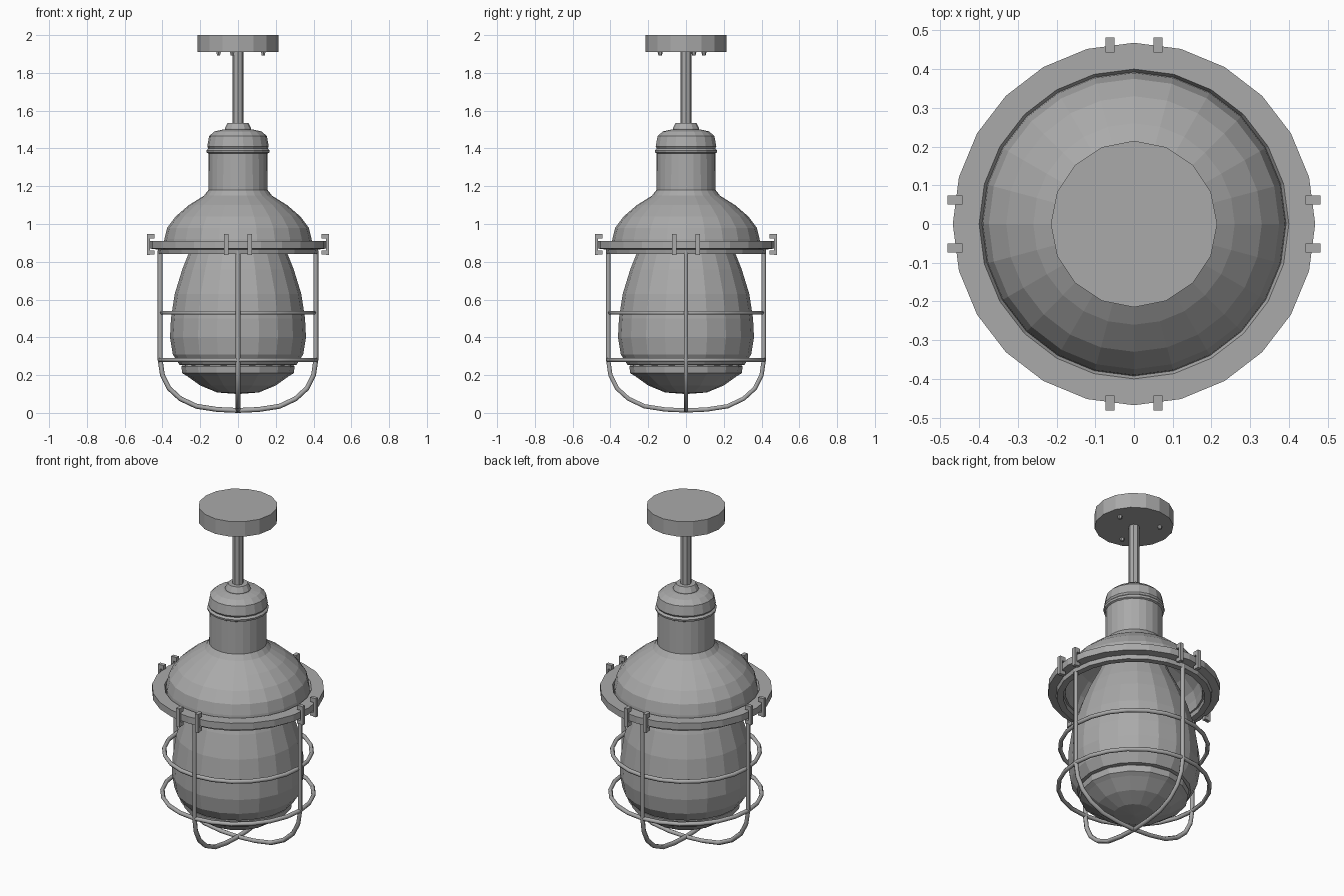
import bpy, bmesh, math
from mathutils import Matrix, Vector

cube = bpy.data.objects.get("Cube")
if cube:
    bpy.data.objects.remove(cube, do_unlink=True)

GREY = (0.4, 0.4, 0.4, 1)
metal = bpy.data.materials.new("grey_metal")
metal.use_nodes = True
metal.diffuse_color = GREY
metal.node_tree.nodes["Principled BSDF"].inputs["Base Color"].default_value = GREY


def finish(name, bm):
    bmesh.ops.recalc_face_normals(bm, faces=bm.faces)
    mesh = bpy.data.meshes.new(name)
    bm.to_mesh(mesh)
    bm.free()
    mesh.materials.append(metal)
    obj = bpy.data.objects.new(name, mesh)
    bpy.context.collection.objects.link(obj)
    return obj


def lathe(name, profile, sides, closed=False):
    """Spin (radius, height) points round the z axis."""
    bm = bmesh.new()
    points = profile + profile[:1] if closed else profile
    verts = [bm.verts.new((r, 0, z)) for r, z in points]
    edges = [bm.edges.new(pair) for pair in zip(verts, verts[1:])]
    bmesh.ops.spin(bm, geom=verts + edges, cent=(0, 0, 0), axis=(0, 0, 1),
                   angle=math.tau, steps=sides, use_duplicate=False)
    bmesh.ops.remove_doubles(bm, verts=bm.verts, dist=0.0005)
    return finish(name, bm)


def tube(name, path, radius, cyclic=False):
    """Sweep a six-sided wire along a path."""
    curve = bpy.data.curves.new(name, "CURVE")
    curve.dimensions = "3D"
    curve.bevel_depth = radius
    curve.bevel_resolution = 1
    curve.use_fill_caps = True
    spline = curve.splines.new("POLY")
    spline.points.add(len(path) - 1)
    for point, co in zip(spline.points, path):
        point.co = (*co, 1)
    spline.use_cyclic_u = cyclic
    curve.materials.append(metal)
    obj = bpy.data.objects.new(name, curve)
    bpy.context.collection.objects.link(obj)
    return obj


# Ceiling mount, screws and hanging rod
lathe("ceiling_plate", [(0, 2), (0.215, 2), (0.215, 1.91), (0, 1.91)], 16)
for i in range(3):
    a = math.tau * i / 3 + 0.3
    bm = bmesh.new()
    spot = Vector((0.14 * math.cos(a), 0.14 * math.sin(a), 1.902))
    bmesh.ops.create_cone(bm, cap_ends=True, segments=6, radius1=0.009, radius2=0.014,
                          depth=0.02, matrix=Matrix.Translation(spot))
    finish(f"plate_screw_{i + 1}", bm)
lathe("hanging_rod", [(0, 1.92), (0.03, 1.92), (0.03, 1.52), (0, 1.52)], 8)
lathe("rod_collar", [(0, 1.535), (0.055, 1.535), (0.07, 1.505), (0.07, 1.48), (0, 1.48)], 12)

# Domed cap with its bead, then the neck flowing into the hollow shade
lathe("cap", [(0, 1.5), (0.08, 1.5), (0.125, 1.49), (0.153, 1.465), (0.163, 1.41),
              (0.157, 1.4), (0.168, 1.39), (0.165, 1.378), (0.15, 1.37), (0, 1.37)], 18)
lathe("shade", [(0, 1.38), (0.155, 1.38), (0.157, 1.18), (0.18, 1.15), (0.26, 1.1),
                (0.33, 1.04), (0.375, 0.98), (0.39, 0.92), (0.395, 0.87), (0.375, 0.87),
                (0.37, 0.92), (0.355, 0.97), (0.3, 1.04), (0.16, 1.12), (0, 1.12)], 24)

# Clamping ring and the stepped band beneath it
lathe("clamp_ring", [(0.4, 0.91), (0.468, 0.91), (0.468, 0.87), (0.425, 0.865),
                     (0.42, 0.842), (0.385, 0.842), (0.385, 0.88)], 24, closed=True)

# Pairs of clips on the four sides of the ring
for quarter in range(4):
    turn = Matrix.Rotation(quarter * math.pi / 2, 4, "Z")
    for side in (-1, 1):
        bm = bmesh.new()
        for y, z, depth, height in ((0.473, 0.892, 0.016, 0.11),
                                    (0.46, 0.935, 0.034, 0.026),
                                    (0.46, 0.85, 0.034, 0.022)):
            place = turn @ Matrix.Translation((side * 0.062, y, z))
            bmesh.ops.create_cube(bm, size=1, matrix=place @ Matrix.Diagonal((0.022, depth, height, 1)))
        finish(f"clip_{quarter + 1}_{'a' if side < 0 else 'b'}", bm)

# Egg-shaped glass with a lip and shallow pointed base
lathe("glass_globe", [(0, 1.1), (0.15, 1.1), (0.2, 0.97), (0.255, 0.86), (0.295, 0.76),
                      (0.335, 0.63), (0.355, 0.5), (0.36, 0.4), (0.345, 0.31),
                      (0.31, 0.255), (0.275, 0.25), (0, 0.25)], 20)
lathe("glass_base", [(0, 0.26), (0.285, 0.26), (0.3, 0.245), (0.295, 0.21), (0.27, 0.195),
                     (0.2, 0.145), (0.11, 0.108), (0, 0.1)], 16)

# Cage: two crossing hoops and two horizontal rings
half = [(0.412, 0.86), (0.412, 0.28), (0.4, 0.2), (0.365, 0.13), (0.305, 0.075),
        (0.22, 0.035), (0.11, 0.018)]
hoop = half + [(0, 0.013)] + [(-r, z) for r, z in reversed(half)]
tube("cage_hoop_side", [(r, 0, z) for r, z in hoop], 0.013)
tube("cage_hoop_front", [(0, r, z) for r, z in hoop], 0.013)
for name, radius, height in (("upper", 0.402, 0.53), ("lower", 0.412, 0.28)):
    circle = [(radius * math.cos(math.tau * i / 24), radius * math.sin(math.tau * i / 24), height)
              for i in range(24)]
    tube(f"cage_ring_{name}", circle, 0.012, cyclic=True)
